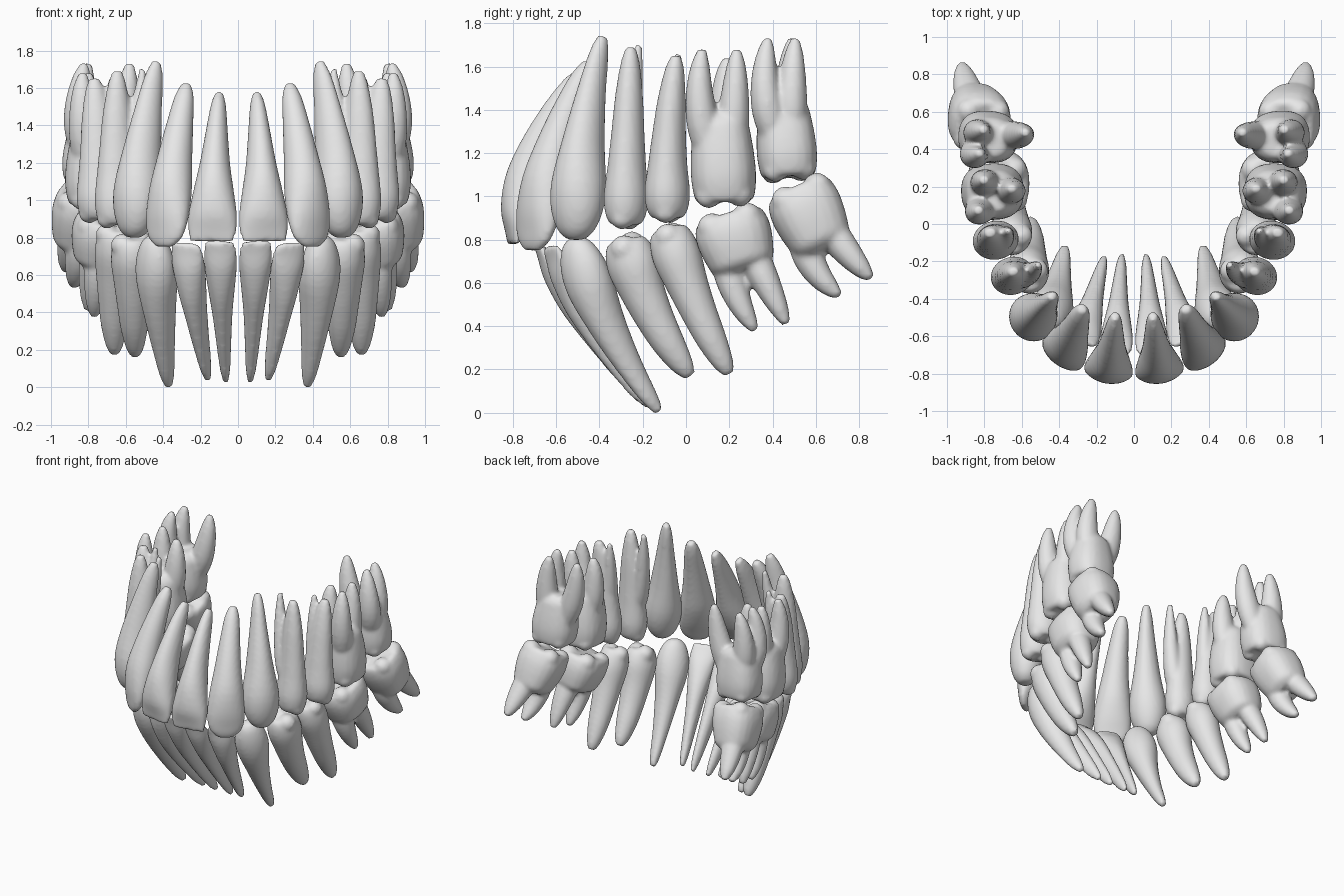
import bpy
import bmesh
from math import cos, sin, pi, radians
from mathutils import Vector, Matrix

old = bpy.data.objects.get("Cube")
if old:
    bpy.data.objects.remove(old, do_unlink=True)

enamel = bpy.data.materials.new("pale_grey_enamel")
enamel.use_nodes = True
enamel.diffuse_color = (.8, .8, .8, 1)
enamel.node_tree.nodes["Principled BSDF"].inputs["Base Color"].default_value = (.8, .8, .8, 1)

# Profiles: (position along the axis, width factor, depth factor)
INCISOR = [(0, .88, .18), (.08, .98, .4), (.2, .98, .78), (.38, .8, 1),
           (.55, .61, .95), (.75, .45, .76), (.92, .31, .52), (1, .17, .25)]
LATERAL = [(0, .4, .18), (.04, .72, .35), (.1, .93, .5), (.22, 1, .8), (.38, .9, 1),
           (.55, .72, .92), (.75, .55, .72), (.92, .4, .5), (1, .2, .25)]
CANINE = [(0, .3, .28), (.05, .68, .6), (.16, .97, .88), (.3, 1, 1),
          (.5, .74, .88), (.75, .48, .62), (.92, .32, .42), (1, .18, .2)]
PREMOLAR = [(0, .68, .7), (.06, .9, .9), (.18, 1, 1), (.36, .86, .9),
            (.55, .74, .78), (.75, .62, .65), (.92, .43, .43), (1, .22, .22)]
MOLAR = [(0, .82, .8), (.07, .93, .92), (.3, 1, 1), (.55, .98, .97),
         (.8, .91, .88), (1, .82, .76), (1.12, .6, .5)]
ROOT = [(0, .9, .9), (.3, 1, 1), (.6, .86, .86), (.85, .6, .6), (1, .27, .27)]


def smooth_profile(profile, steps=3):
    """Catmull-Rom samples between the profile rows."""
    rows = [Vector(row) for row in profile]
    rows = [rows[0]] + rows + [rows[-1]]
    samples = []
    for a, b, c, d in zip(rows, rows[1:], rows[2:], rows[3:]):
        for k in range(steps):
            t = k / steps
            samples.append(b + (c - a) * t / 2 + (a * 2 - b * 5 + c * 4 - d) * t * t / 2
                           + (b * 3 - a - c * 3 + d) * t ** 3 / 2)
    return samples + [rows[-1]]


def frame(axis, angle):
    """Width and depth directions across a tooth axis."""
    along = Vector((cos(radians(angle)), sin(radians(angle)), 0))
    wide = (along - axis * along.dot(axis)).normalized()
    return wide, axis.cross(wide)


def loft(bm, start, mid, end, angle, width, depth, profile, power=2, sides=24):
    """Sweep superellipse rings along a curve passing through mid."""
    control = mid * 2 - (start + end) / 2
    rings = []
    for t, fw, fd in smooth_profile(profile):
        point = start * (1 - t) ** 2 + control * 2 * t * (1 - t) + end * t * t
        axis = ((control - start) * (1 - t) + (end - control) * t).normalized()
        wide, deep = frame(axis, angle)
        ring = []
        for i in range(sides):
            c, s = cos(2 * pi * i / sides), sin(2 * pi * i / sides)
            r = (abs(c) ** power + abs(s) ** power) ** (-1 / power)
            ring.append(bm.verts.new(point + wide * c * r * width * fw
                                     + deep * s * r * depth * fd))
        rings.append(ring)
    for a, b in zip(rings, rings[1:]):
        for i in range(sides):
            j = (i + 1) % sides
            bm.faces.new((a[i], a[j], b[j], b[i]))
    bm.faces.new(rings[0][::-1])
    bm.faces.new(rings[-1])


def cusps(bm, top, axis, angle, width, depth, spots, size):
    """Rounded chewing bumps on the crown."""
    wide, deep = frame(axis, angle)
    for u, v in spots:
        place = top + axis * size * .55 + wide * u * width + deep * v * depth
        bmesh.ops.create_icosphere(bm, subdivisions=2, radius=size,
                                   matrix=Matrix.Translation(place))


def finish(bm, name):
    """Fuse the pieces of one tooth, soften it and mirror it."""
    bmesh.ops.recalc_face_normals(bm, faces=bm.faces)
    mesh = bpy.data.meshes.new(name)
    bm.to_mesh(mesh)
    bm.free()
    mesh.materials.append(enamel)
    obj = bpy.data.objects.new(name, mesh)
    bpy.context.collection.objects.link(obj)
    fuse = obj.modifiers.new("fuse", "REMESH")
    fuse.mode = "VOXEL"
    fuse.voxel_size = .0135
    fuse.use_smooth_shade = True
    soften = obj.modifiers.new("soften", "SMOOTH")
    soften.factor = .5
    soften.iterations = 5
    mirror = obj.modifiers.new("mirror", "MIRROR")
    mirror.use_mirror_merge = False


def tooth(name, edge, mid, tip, angle, width, depth, profile, second_tip=None):
    """Single axis tooth; premolars get two cusps and maybe a second root."""
    edge, mid, tip = Vector(edge), Vector(mid), Vector(tip)
    bm = bmesh.new()
    loft(bm, edge, mid, tip, angle, width, depth, profile)
    if profile is PREMOLAR:
        axis = (mid - edge).normalized()
        cusps(bm, edge, axis, angle, width, depth, [(0, .45), (0, -.45)], width * .55)
    if second_tip:
        end = Vector(second_tip)
        inner = mid + Vector(((end.x - mid.x) * .55, 0, 0))
        loft(bm, edge.lerp(mid, .6), inner, end, angle, .068, .065, ROOT)
    finish(bm, name)


def molar(name, top, neck, tips, angle, width, depth):
    """Broad crown with four cusps and several splayed roots."""
    top, neck = Vector(top), Vector(neck)
    axis = (neck - top).normalized()
    bm = bmesh.new()
    loft(bm, top, (top + neck) / 2, neck, angle, width, depth, MOLAR, power=2.5)
    corners = [(u, v) for u in (-.48, .48) for v in (-.48, .48)]
    cusps(bm, top, axis, angle, width, depth, corners, width * .4)
    tips = [Vector(tip) for tip in tips]
    centre = sum(tips, Vector()) / len(tips)
    for tip in tips:
        height = (tip - neck).dot(axis)
        splay = tip - centre
        splay -= axis * splay.dot(axis)
        loft(bm, top.lerp(neck, .6) + splay * .6, neck + axis * height * .25 + splay,
             tip, angle, .074, .082, ROOT)
    finish(bm, name)


# Upper arch
tooth("upper_central_incisors", (.14, -.80, .78), (.125, -.70, 1.15), (.1, -.49, 1.57),
      8, .134, .108, INCISOR)
tooth("upper_lateral_incisors", (.395, -.71, .75), (.345, -.62, 1.17), (.275, -.45, 1.62),
      38, .132, .105, LATERAL)
tooth("upper_canines", (.56, -.51, .8), (.515, -.475, 1.24), (.435, -.385, 1.74),
      55, .128, .128, CANINE)
tooth("upper_first_premolars", (.65, -.28, .87), (.65, -.27, 1.25), (.645, -.255, 1.69),
      72, .102, .118, PREMOLAR, (.51, -.22, 1.7))
tooth("upper_second_premolars", (.74, -.085, .9), (.745, -.08, 1.25), (.77, -.045, 1.65),
      80, .105, .125, PREMOLAR, (.67, -.035, 1.66))
molar("upper_first_molars", (.755, .18, .975), (.76, .16, 1.35),
      [(.83, .075, 1.68), (.8, .235, 1.68), (.655, .19, 1.64)], 88, .15, .168)
molar("upper_second_molars", (.785, .475, 1.09), (.77, .45, 1.41),
      [(.82, .38, 1.73), (.8, .505, 1.73), (.58, .49, 1.73)], 94, .138, .16)

# Lower arch
tooth("lower_central_incisors", (.096, -.69, .78), (.085, -.46, .44), (.065, -.17, .03),
      6, .09, .08, INCISOR)
tooth("lower_lateral_incisors", (.28, -.63, .77), (.23, -.44, .43), (.16, -.18, .04),
      25, .094, .082, INCISOR)
tooth("lower_canines", (.45, -.515, .81), (.42, -.37, .42), (.37, -.125, .005),
      50, .115, .108, CANINE)
tooth("lower_first_premolars", (.57, -.28, .8), (.56, -.16, .47), (.55, .02, .17),
      68, .122, .112, PREMOLAR)
tooth("lower_second_premolars", (.65, -.085, .85), (.66, .045, .5), (.66, .2, .18),
      78, .113, .112, PREMOLAR)
molar("lower_first_molars", (.71, .195, .905), (.75, .265, .68),
      [(.77, .32, .38), (.8, .465, .41)], 86, .175, .165)
molar("lower_second_molars", (.81, .515, 1.03), (.86, .63, .78),
      [(.88, .71, .54), (.92, .855, .62)], 92, .167, .165)
